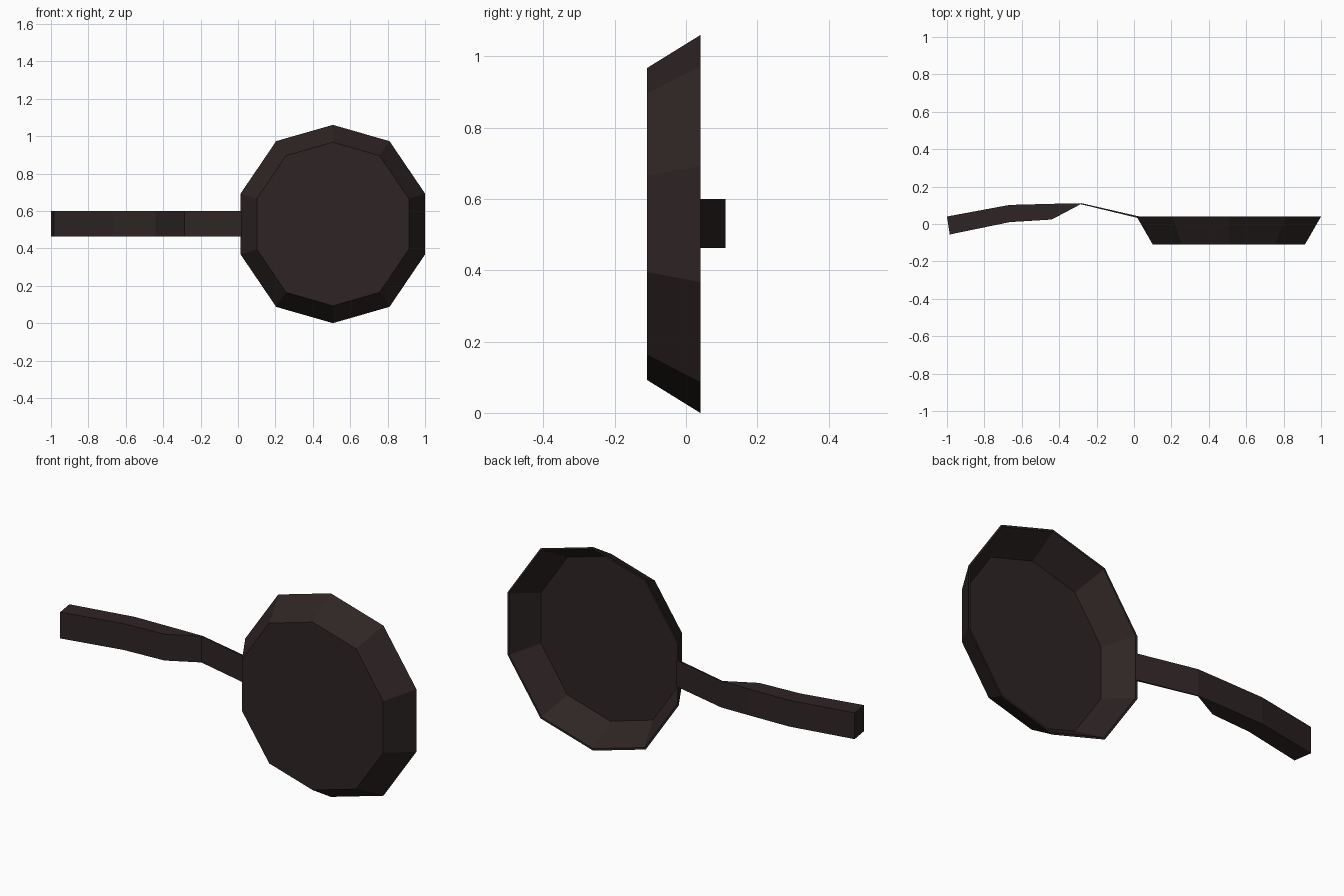
import bpy, bmesh

if "Cube" in bpy.data.objects:
    bpy.data.objects.remove(bpy.data.objects["Cube"])

iron = bpy.data.materials.new("dark brown iron")
iron.diffuse_color = (0.028, 0.018, 0.018, 1)
iron.use_nodes = True
iron.node_tree.nodes["Principled BSDF"].inputs["Base Color"].default_value = iron.diffuse_color


def finish(name, bm):
    bmesh.ops.recalc_face_normals(bm, faces=bm.faces[:])
    mesh = bpy.data.meshes.new(name)
    bm.to_mesh(mesh)
    bm.free()
    mesh.materials.append(iron)
    obj = bpy.data.objects.new(name, mesh)
    bpy.context.collection.objects.link(obj)
    return obj


# Ten-sided pan outline: one quarter, mirrored to the other three
CX, CZ = 0.507, 0.53
quarter = [(0, 0.53), (0.303, 0.443), (0.493, 0.163)]
right = quarter + [(x, -z) for x, z in reversed(quarter)]
outline = right + [(-x, z) for x, z in reversed(right[1:-1])]

# Pan shell: outer floor, outer rim, inner rim, inner floor
bm = bmesh.new()
rings = []
for y, s in [(-0.11, 0.825), (0.04, 1.0), (0.04, 0.98), (-0.10, 0.81)]:
    rings.append([bm.verts.new((CX + x * s, y, CZ + z * s)) for x, z in outline])
n = len(outline)
for a, b in zip(rings, rings[1:]):
    for i in range(n):
        j = (i + 1) % n
        bm.faces.new((a[i], a[j], b[j], b[i]))
bm.faces.new(rings[0])
bm.faces.new(rings[-1])
finish("pan", bm)

# Handle: bent grip tapering to a thin neck, as (x, back y, front y) stations
bm = bmesh.new()
sections = []
for xb, yb, xf, yf in [(-1.0, 0.04, -0.985, -0.056), (-0.665, 0.102, -0.665, 0.01),
                       (-0.44, 0.108, -0.44, 0.024), (-0.28, 0.111, -0.285, 0.106),
                       (0.025, 0.041, 0.03, 0.03)]:
    sections.append([bm.verts.new(p) for p in [(xb, yb, 0.463), (xb, yb, 0.6),
                                               (xf, yf, 0.6), (xf, yf, 0.463)]])
for a, b in zip(sections, sections[1:]):
    for i in range(4):
        j = (i + 1) % 4
        bm.faces.new((a[i], a[j], b[j], b[i]))
bm.faces.new(sections[0])
bm.faces.new(sections[-1])
finish("handle", bm)
